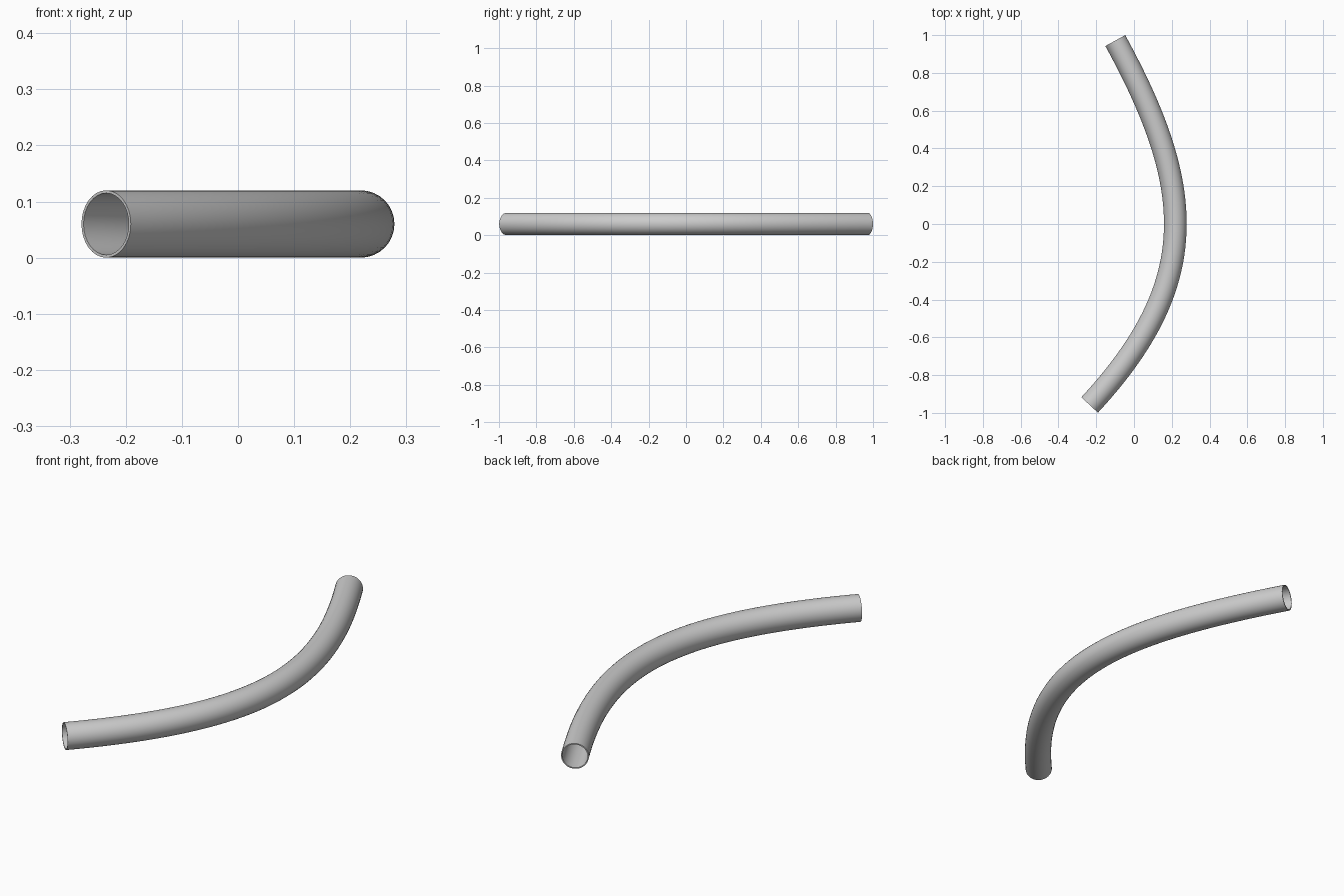
import bpy
from mathutils import Vector

if "Cube" in bpy.data.objects:
    bpy.data.objects.remove(bpy.data.objects["Cube"])

R, WALL = 0.06, 0.005

# Centre line: one bezier segment lying flat, resting on z = 0
start, end = Vector((-0.235, -0.958, R)), Vector((-0.099, 0.971, R))
d0, d1 = Vector((0.68, 0.733, 0)), Vector((-0.48, 0.877, 0))
curve = bpy.data.curves.new("bent_pipe", 'CURVE')
curve.dimensions = '3D'
curve.twist_mode = 'Z_UP'
curve.resolution_u = 48
curve.bevel_depth = R - WALL / 2
curve.bevel_resolution = 14
curve.use_fill_caps = False
spline = curve.splines.new('BEZIER')
spline.bezier_points.add(1)
for bp, co, d in zip(spline.bezier_points, (start, end), (d0, d1)):
    bp.handle_left_type = bp.handle_right_type = 'FREE'
    bp.co = co
    bp.handle_left = co - d * 0.885
    bp.handle_right = co + d * 0.885

# Open-ended tube with a thin wall
pipe = bpy.data.objects.new("bent_pipe", curve)
bpy.context.collection.objects.link(pipe)
bpy.context.view_layer.objects.active = pipe
pipe.select_set(True)
bpy.ops.object.convert(target='MESH')
pipe = bpy.context.object
solid = pipe.modifiers.new("wall", 'SOLIDIFY')
solid.thickness = WALL
solid.offset = 0
bpy.ops.object.modifier_apply(modifier=solid.name)
bpy.ops.object.mode_set(mode='EDIT')
bpy.ops.mesh.select_all(action='SELECT')
bpy.ops.mesh.normals_make_consistent(inside=False)
bpy.ops.object.mode_set(mode='OBJECT')
bpy.ops.object.shade_smooth_by_angle()
